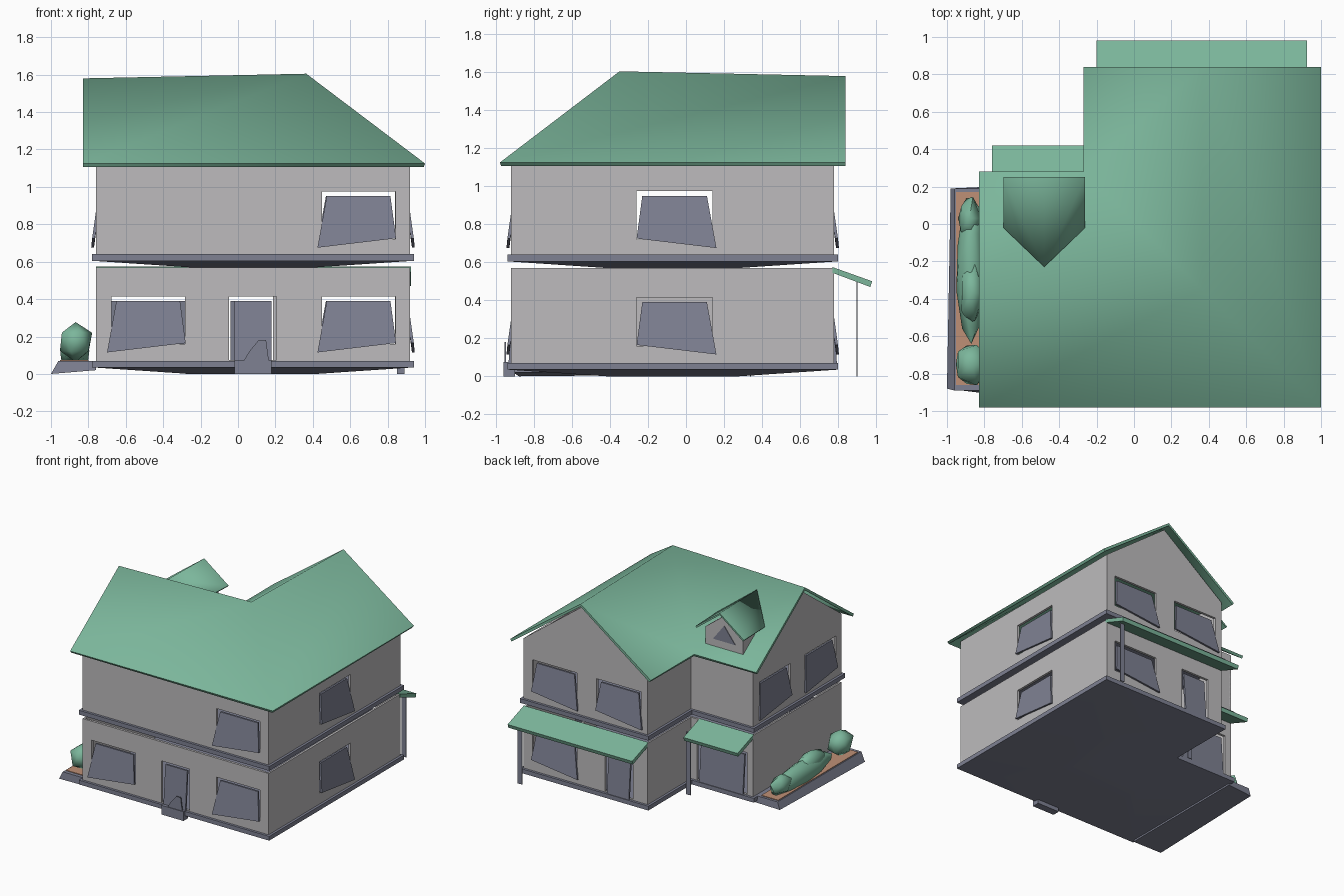
import bpy, bmesh, math, random
from mathutils import Vector

random.seed(4)
if "Cube" in bpy.data.objects:
    bpy.data.objects.remove(bpy.data.objects["Cube"])


def material(name, rgb):
    m = bpy.data.materials.new(name)
    m.use_nodes = True
    m.diffuse_color = (*rgb, 1)
    m.node_tree.nodes["Principled BSDF"].inputs["Base Color"].default_value = (*rgb, 1)
    return m


GREEN = material("roof green", (0.2, 0.47, 0.33))
GREY = material("wall grey", (0.51, 0.5, 0.51))
SLATE = material("slate", (0.21, 0.22, 0.29))
SOIL = material("soil brown", (0.52, 0.28, 0.18))


def finish(name, bm, mat, angle=30, thick=0):
    if thick == 0:
        bmesh.ops.recalc_face_normals(bm, faces=bm.faces)
    me = bpy.data.meshes.new(name)
    bm.to_mesh(me)
    bm.free()
    me.materials.append(mat)
    ob = bpy.data.objects.new(name, me)
    bpy.context.collection.objects.link(ob)
    bpy.ops.object.select_all(action='DESELECT')
    ob.select_set(True)
    bpy.context.view_layer.objects.active = ob
    if thick:
        s = ob.modifiers.new("thickness", 'SOLIDIFY')
        s.thickness = thick
        s.offset = -1
        bpy.ops.object.modifier_apply(modifier=s.name)
    bpy.ops.object.shade_smooth_by_angle(angle=math.radians(angle))


def loft(name, rings, mat):
    """Closed solid through a list of matching loops."""
    bm = bmesh.new()
    loops = [[bm.verts.new(p) for p in r] for r in rings]
    n = len(loops[0])
    for a, b in zip(loops, loops[1:]):
        for i in range(n):
            bm.faces.new((a[i], a[(i + 1) % n], b[(i + 1) % n], b[i]))
    bm.faces.new(loops[0][::-1])
    bm.faces.new(loops[-1])
    finish(name, bm, mat)


def rect(x0, x1, y0, y1, z):
    return [(x0, y0, z), (x1, y0, z), (x1, y1, z), (x0, y1, z)]


def box(name, x0, x1, y0, y1, z0, z1, mat):
    loft(name, [rect(x0, x1, y0, y1, z0), rect(x0, x1, y0, y1, z1)], mat)


def sheet(name, points, faces, mat, thick, angle):
    bm = bmesh.new()
    vs = [bm.verts.new(p) for p in points]
    for f in faces:
        bm.faces.new([vs[i] for i in f])
    finish(name, bm, mat, angle, thick)


# L-shaped footprint, counter-clockwise
FOOT = [(-.76, -.92), (.92, -.92), (.92, .78), (-.2, .78), (-.2, .22), (-.76, .22)]
SIGNS = [(-1, -1), (1, -1), (1, 1), (-1, 1), (-1, 1), (-1, 1)]


def outline(offset, z):
    return [(x + sx * offset, y + sy * offset, z) for (x, y), (sx, sy) in zip(FOOT, SIGNS)]


def wall_frame(i):
    a, b = Vector((*FOOT[i], 0)), Vector((*FOOT[(i + 1) % 6], 0))
    along = (b - a).normalized()
    return a, along, Vector((along.y, -along.x, 0)), (b - a).length


# Openings per storey: wall, centre along wall, half width, kind, low corner side
GROUND = [(0, .28, .197, "window", -1), (0, 1.405, .197, "window", -1), (0, .84, .127, "door", 1),
          (1, .86, .2, "window", 1), (2, .28, .2, "window", 1), (2, .86, .127, "door", 1),
          (4, .28, .225, "door", 1)]
UPPER = [(0, 1.405, .197, "window", -1), (1, .86, .2, "window", 1), (2, .28, .2, "window", 1),
         (2, .86, .2, "window", 1), (5, .28, .2, "window", -1), (5, .87, .2, "window", -1)]


def storey(name, floor, z0, z1, openings):
    bm = bmesh.new()
    for i in range(6):
        a, along, out, length = wall_frame(i)
        holes = []
        for w, u, h, kind, side in openings:
            if w == i:
                holes.append((u - h, u + h, floor + (.16 if kind == "window" else .075), floor + .415))
        us = sorted({0, length, *[c for o in holes for c in o[:2]]})
        zs = sorted({z0, z1, *[c for o in holes for c in o[2:]]})
        for u0, u1 in zip(us, us[1:]):
            for h0, h1 in zip(zs, zs[1:]):
                um, hm = (u0 + u1) / 2, (h0 + h1) / 2
                if any(o[0] < um < o[1] and o[2] < hm < o[3] for o in holes):
                    continue
                corners = [(u0, h0), (u1, h0), (u1, h1), (u0, h1)]
                bm.faces.new([bm.verts.new(a + along * u + Vector((0, 0, h))) for u, h in corners])
    bmesh.ops.remove_doubles(bm, verts=bm.verts, dist=.0005)
    finish(name + "_walls", bm, GREY, 30, .02)

    # Leaning panes and doors set in the openings
    for n, (w, u, h, kind, side) in enumerate(openings):
        a, along, out, length = wall_frame(w)
        if kind == "window":
            pts = [(-.2, .165, .02), (.2, .165, .02), (.17, .39, -.012), (-.17, .39, -.012)]
            k = 0 if side < 0 else 1
            pts[k] = (side * .22, .115, .025)
        else:
            g = h - .028
            pts = [(-g, .06, .015), (g, .06, .015), (g, .39, -.01), (-g, .39, -.01)]
        front = [a + along * (u + p) + out * d + Vector((0, 0, floor + z)) for p, z, d in pts]
        back = [p - out * .015 for p in front]
        loft(f"{name}_{kind}_{n + 1}", [back, front], SLATE)


storey("ground_floor", 0, .065, .57, GROUND)
storey("upper_floor", .56, .63, 1.13, UPPER)

# Shallow keeled pans under each storey
for name, top in (("base_slab", .07), ("upper_slab", .64)):
    loft(name, [outline(-.5, top - .07), outline(.02, top - .035), outline(.02, top)], SLATE)

# Gable walls under the roof ends
loft("side_gable", [[(x, -.92, 1.13), (x, .22, 1.13), (x, -.35, 1.55)] for x in (-.76, -.74)], GREY)
loft("back_gable", [[(-.2, y, 1.13), (.92, y, 1.13), (.36, y, 1.55)] for y in (.76, .78)], GREY)

# Main roof: hipped at the outer corner, valley at the inner corner
E = 1.125
sheet("main_roof",
      [(-.83, -.98, E), (1, -.98, E), (1, .84, E), (-.27, .84, E), (-.27, .28, E), (-.83, .28, E),
       (-.83, -.35, 1.58), (.365, -.35, 1.605), (.365, .84, 1.58)],
      [(0, 1, 7, 6), (1, 2, 8, 7), (8, 3, 4, 7), (4, 5, 6, 7)], GREEN, .022, 80)

# Dormer on the inner slope
sheet("dormer_roof",
      [(-.48, -.23, 1.5), (-.48, .25, 1.49), (-.69, -.02, 1.34), (-.69, .25, 1.33),
       (-.27, -.02, 1.34), (-.27, .25, 1.33)],
      [(0, 2, 3, 1), (0, 1, 5, 4)], GREEN, .015, 80)
loft("dormer_body", [[(-.65, y, 1.17), (-.31, y, 1.17), (-.31, y, 1.33), (-.48, y, 1.46), (-.65, y, 1.33)]
                     for y in (.02, .19)], GREY)
loft("dormer_window", [[(-.58, y, 1.25), (-.38, y, 1.25), (-.48, y, 1.38)] for y in (.187, .195)], SLATE)

# Sloping canopies and flat posts over the back doors
for name, x0, x1, y in (("large_canopy", -.2, .925, .78), ("small_canopy", -.76, -.27, .22)):
    profile = [(y - .01, .545), (y + .19, .47), (y + .2, .5), (y - .01, .575)]
    loft(name, [[(x, p, z) for p, z in profile] for x in (x0, x1)], GREEN)
for name, x, y in (("large_canopy_post", .87, .9), ("small_canopy_post", -.26, .34)):
    box(name, x - .02, x + .02, y - .003, y + .003, 0, .51, SLATE)

# Front step with a small arched scraper on it
box("front_step", -.02, .18, -.96, -.9, 0, .075, SLATE)
loft("step_arch", [[(.03, y, .07), (.165, y, .07), (.15, y, .18), (.11, y, .18), (.06, y, .12)]
                   for y in (-.955, -.947)], SLATE)

# Planter with soil and shrubs
planter_foot = [(-1, -.88, 0), (-.76, -.91, .02), (-.76, .2, .02), (-.98, .19, .01)]
loft("planter", [planter_foot, rect(-.96, -.76, -.89, .19, .07)], SLATE)
box("planter_soil", -.952, -.8, -.86, .17, .066, .075, SOIL)


def shrub(name, centre, size, detail, jitter):
    bm = bmesh.new()
    bmesh.ops.create_icosphere(bm, subdivisions=detail, radius=1)
    for v in bm.verts:
        r = 1 + random.uniform(-jitter, jitter)
        v.co = Vector(centre) + Vector([c * s * r for c, s in zip(v.co, size)])
    finish(name, bm, GREEN, 60)


shrub("round_shrub", (-.868, -.75, .17), (.098, .125, .11), 1, .06)
shrub("long_shrub", (-.87, -.23, .12), (.078, .38, .09), 2, .1)
shrub("long_shrub_crest", (-.87, -.37, .16), (.068, .18, .1), 1, .08)
shrub("long_shrub_end", (-.88, .03, .13), (.065, .13, .08), 1, .08)
